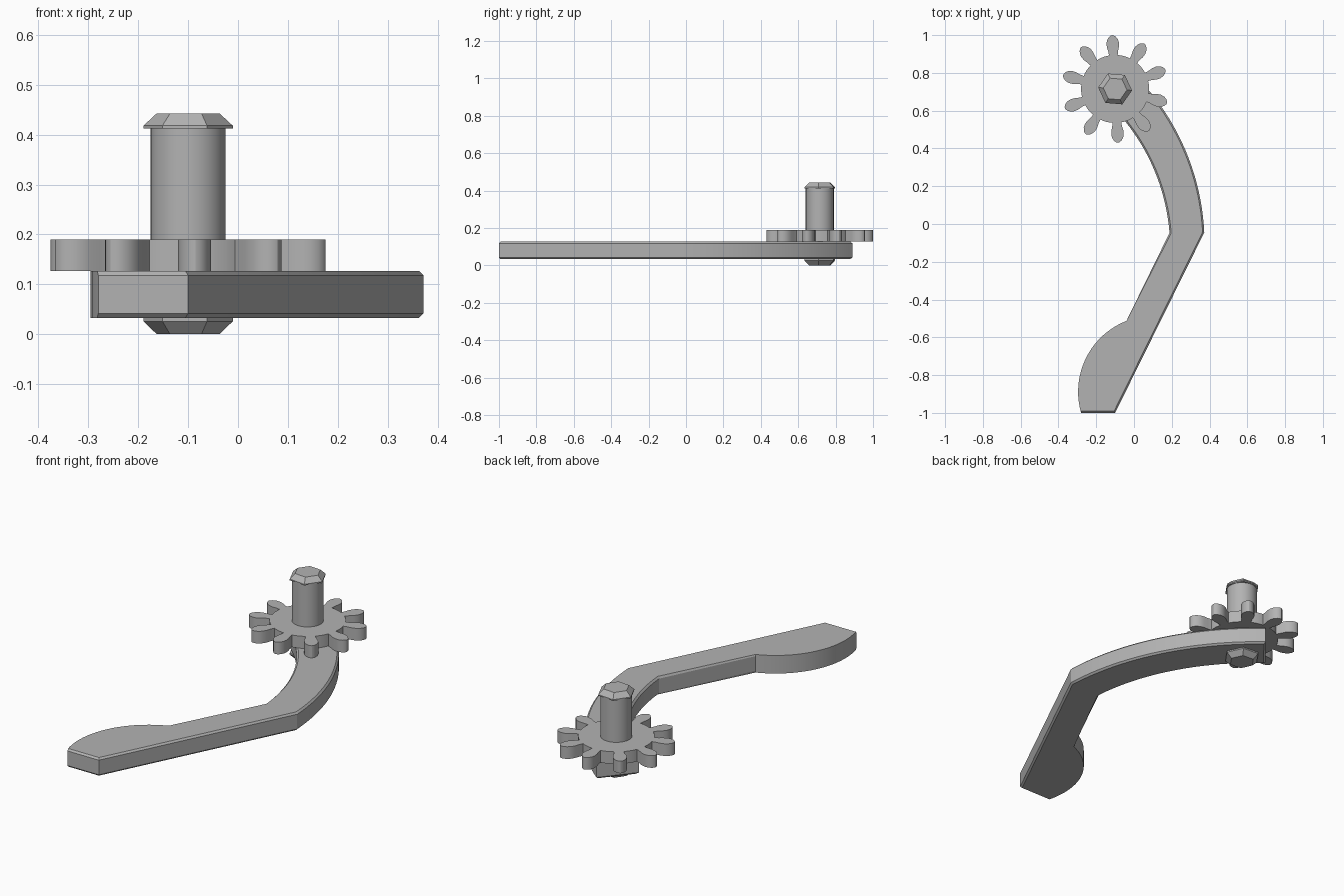
import bpy
import bmesh
import math
from mathutils import Vector

cube = bpy.data.objects.get("Cube")
if cube:
    bpy.data.objects.remove(cube, do_unlink=True)

AXIS = Vector((-0.10, 0.715))  # pivot axis shared by gear, shaft and caps

grey = bpy.data.materials.new("plain_grey")
grey.use_nodes = True
grey.diffuse_color = (0.45, 0.45, 0.45, 1)
grey.node_tree.nodes["Principled BSDF"].inputs["Base Color"].default_value = grey.diffuse_color


def finish(name, bm, smooth=True):
    bmesh.ops.recalc_face_normals(bm, faces=bm.faces)
    mesh = bpy.data.meshes.new(name)
    bm.to_mesh(mesh)
    bm.free()
    mesh.materials.append(grey)
    obj = bpy.data.objects.new(name, mesh)
    bpy.context.collection.objects.link(obj)
    if smooth:
        bpy.ops.object.select_all(action="DESELECT")
        obj.select_set(True)
        bpy.context.view_layer.objects.active = obj
        bpy.ops.object.shade_smooth_by_angle(angle=math.radians(25))
    return obj


def extrude_outline(points, z0, z1):
    bm = bmesh.new()
    face = bm.faces.new([bm.verts.new((x, y, z0)) for x, y in points])
    new = bmesh.ops.extrude_face_region(bm, geom=[face])["geom"]
    bmesh.ops.translate(bm, vec=(0, 0, z1 - z0),
                        verts=[v for v in new if isinstance(v, bmesh.types.BMVert)])
    return bm


def arc(p, q, r, steps):
    """Points of the circular arc running from p through q to r."""
    p, q, r = Vector(p), Vector(q), Vector(r)
    u, v = q - p, r - p
    d = 2 * (u.x * v.y - u.y * v.x)
    c = p + Vector((v.y * u.length_squared - u.y * v.length_squared,
                    u.x * v.length_squared - v.x * u.length_squared)) / d
    a0 = math.atan2(p.y - c.y, p.x - c.x)
    a1 = math.atan2(r.y - c.y, r.x - c.x)
    sweep = (a1 - a0) % math.tau
    if d < 0:
        sweep -= math.tau
    radius = (p - c).length
    return [c + radius * Vector((math.cos(a0 + sweep * i / steps),
                                 math.sin(a0 + sweep * i / steps)))
            for i in range(steps + 1)]


def ring_stack(name, sides, turn, rings, smooth=True):
    """Solid of stacked polygon rings (radius, z) around the pivot axis."""
    bm = bmesh.new()
    loops = []
    for radius, z in rings:
        loops.append([bm.verts.new((AXIS.x + radius * math.cos(turn + math.tau * i / sides),
                                    AXIS.y + radius * math.sin(turn + math.tau * i / sides), z))
                      for i in range(sides)])
    for low, high in zip(loops, loops[1:]):
        for i in range(sides):
            j = (i + 1) % sides
            bm.faces.new((low[i], low[j], high[j], high[i]))
    bm.faces.new(loops[0])
    bm.faces.new(loops[-1])
    return finish(name, bm, smooth)


# Curved arm: outer arc, radial end, inner arc, straight handle and paddle
outer = arc((0.372, -0.045), (0.281, 0.37), (-0.108, 0.89), 24)
inner = arc((-0.24, 0.73), (0.093, 0.318), (0.188, -0.047), 24)
paddle = arc((-0.04, -0.513), (-0.272, -0.751), (-0.28, -1.0), 20)
arm = extrude_outline([Vector((-0.10, -1.0))] + outer + inner + paddle, 0.033, 0.127)


def on_paddle(vert):
    return min((vert.co.xy - p).length for p in paddle) < 0.001


# Chamfer the rims everywhere except around the paddle curve
rims = [e for e in arm.edges
        if abs(e.verts[0].co.z - e.verts[1].co.z) < 0.001
        and not all(on_paddle(v) for v in e.verts)]
bmesh.ops.bevel(arm, geom=rims, offset=0.009, offset_type="OFFSET",
                segments=1, profile=0.5, affect="EDGES")
finish("curved_arm", arm)

# Gear: ten petal-shaped teeth on a round hub, tooth half given as (radius, half width)
TEETH = 10
half_tooth = [(0.178, 0.023), (0.20, 0.026), (0.222, 0.032), (0.243, 0.033),
              (0.262, 0.028), (0.276, 0.018), (0.283, 0.008)]
tooth = ([(r, -w) for r, w in half_tooth] + [(0.285, 0)]
         + [(r, w) for r, w in reversed(half_tooth)])
step = math.tau / TEETH
gap_start = math.atan2(half_tooth[0][1], half_tooth[0][0])
gear = []
for k in range(TEETH):
    turn = math.radians(93) + k * step
    along = Vector((math.cos(turn), math.sin(turn)))
    across = Vector((-along.y, along.x))
    gear += [AXIS + along * r + across * w for r, w in tooth]
    for i in range(1, 6):
        a = turn + gap_start + (step - 2 * gap_start) * i / 6
        gear.append(AXIS + 0.18 * Vector((math.cos(a), math.sin(a))))
finish("gear", extrude_outline(gear, 0.127, 0.19))

# Shaft and its two chamfered hexagonal caps
HEX_TURN = math.radians(-5)
ring_stack("shaft", 48, 0, [(0.075, 0.026), (0.075, 0.413)])
ring_stack("top_cap", 6, HEX_TURN, [(0.09, 0.412), (0.09, 0.418), (0.063, 0.443)], False)
ring_stack("bottom_cap", 6, HEX_TURN, [(0.063, 0.0), (0.09, 0.026), (0.09, 0.034)], False)
